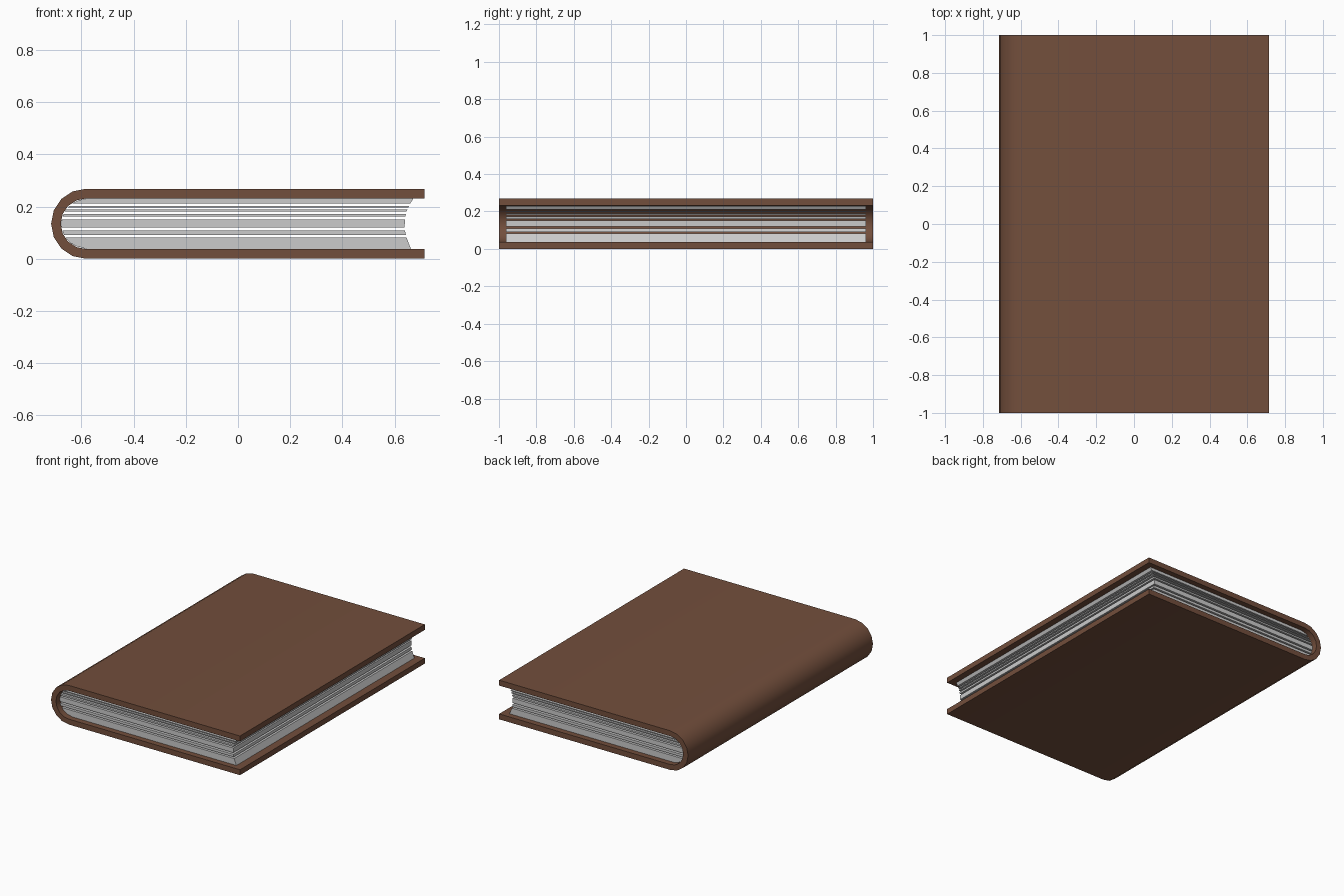
import bpy, bmesh, math

if "Cube" in bpy.data.objects:
    bpy.data.objects.remove(bpy.data.objects["Cube"])

CX, CZ = -0.582, 0.134       # spine arc centre
R_OUT, R_IN = 0.134, 0.097   # spine radii


def extrude_profile(name, points, half_depth):
    """Closed x-z profile extruded along y."""
    bm = bmesh.new()
    face = bm.faces.new([bm.verts.new((x, -half_depth, z)) for x, z in points])
    moved = bmesh.ops.extrude_face_region(bm, geom=[face])["geom"]
    verts = [e for e in moved if isinstance(e, bmesh.types.BMVert)]
    bmesh.ops.translate(bm, verts=verts, vec=(0, 2 * half_depth, 0))
    bmesh.ops.recalc_face_normals(bm, faces=bm.faces)
    mesh = bpy.data.meshes.new(name)
    bm.to_mesh(mesh)
    bm.free()
    obj = bpy.data.objects.new(name, mesh)
    bpy.context.collection.objects.link(obj)
    return obj


def arc(radius, steps=8):
    """Half circle from top to bottom around the spine side."""
    angles = [math.pi / 2 + math.pi * i / steps for i in range(steps + 1)]
    return [(CX + radius * math.cos(a), CZ + radius * math.sin(a)) for a in angles]


# Cover: two boards joined by a rounded spine
profile = [(0.715, CZ + R_OUT)] + arc(R_OUT) + [(0.715, CZ - R_OUT)]
profile += [(0.715, CZ - R_IN)] + arc(R_IN)[::-1] + [(0.715, CZ + R_IN)]
cover = extrude_profile("cover", profile, 1.0)
leather = bpy.data.materials.new("brown_leather")
leather.diffuse_color = (0.17, 0.077, 0.045, 1)
leather.use_nodes = True
leather.node_tree.nodes["Principled BSDF"].inputs["Base Color"].default_value = leather.diffuse_color
cover.data.materials.append(leather)
bpy.context.view_layer.objects.active = cover
cover.select_set(True)
bpy.ops.object.shade_smooth_by_angle(angle=math.radians(30))


# Pages: separate slabs, rounded at the spine, hollowed at the fore edge
def spine_x(z):
    r = R_IN - 0.003
    return CX - math.sqrt(max(r * r - (z - CZ) ** 2, 0))


def fore_edge_x(z):
    t = (z - CZ) / R_IN
    return 0.638 + (0.034 if t > 0 else 0.025) * t * t


slabs = [(0.038, 0.081), (0.091, 0.108), (0.119, 0.151), (0.161, 0.172),
         (0.181, 0.188), (0.196, 0.202), (0.211, 0.230)]
for i, (low, high) in enumerate(slabs):
    steps = 4 if high - low > 0.015 else 1
    levels = [low + (high - low) * k / steps for k in range(steps + 1)]
    outline = [(fore_edge_x(low), low)]
    outline += [(spine_x(z), z) for z in levels]
    outline += [(fore_edge_x(high), high)]
    extrude_profile(f"pages_{i + 1}", outline, 0.963)
